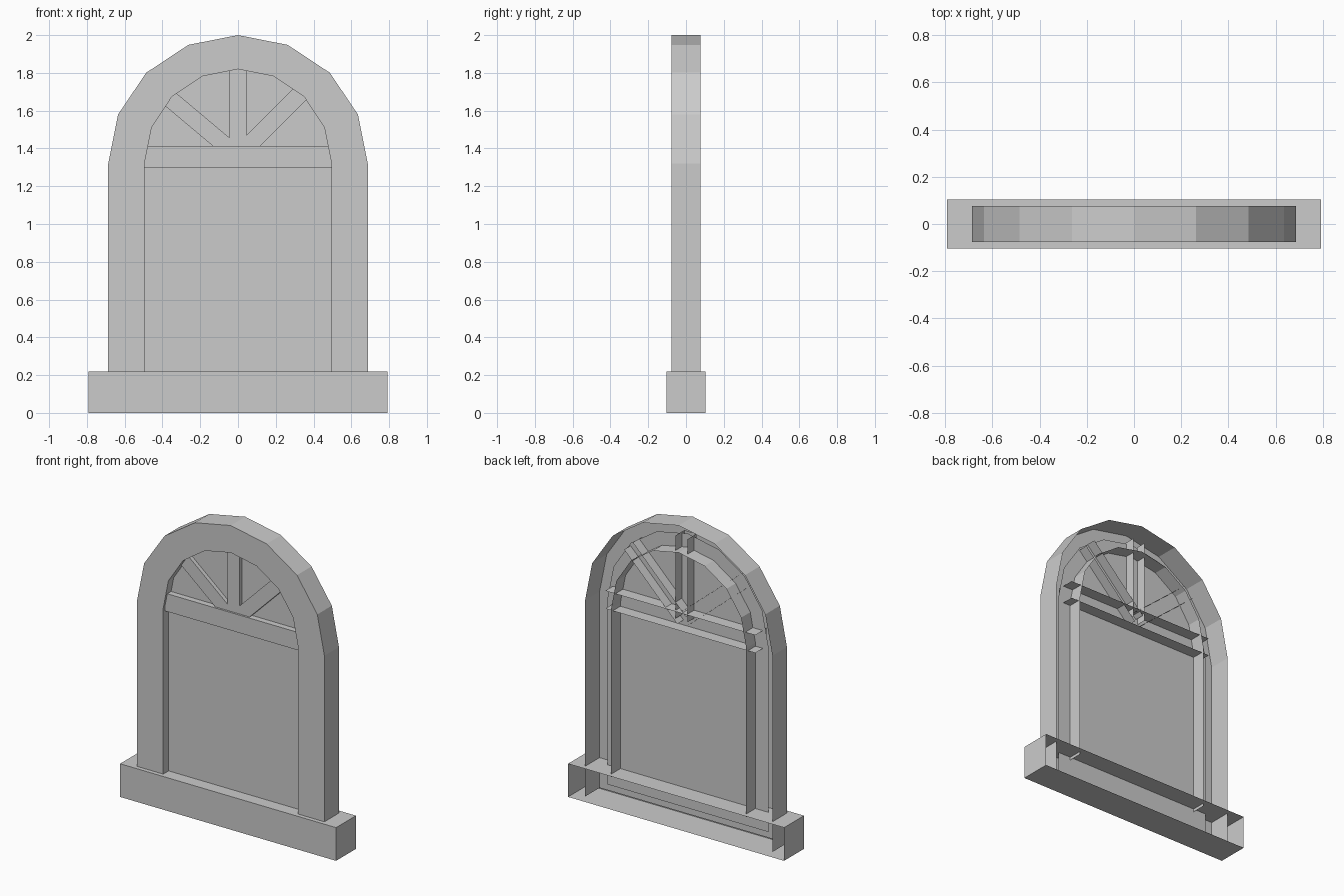
import bpy
from math import sin, cos, pi, radians

if "Cube" in bpy.data.objects:
    bpy.data.objects.remove(bpy.data.objects["Cube"])


def mesh(name, verts, faces):
    me = bpy.data.meshes.new(name)
    me.from_pydata(verts, [], faces)
    ob = bpy.data.objects.new(name, me)
    bpy.context.collection.objects.link(ob)
    return ob


def arch(half, spring, rise, bottom, y):
    """Arched outline: right jamb, eight-sided half ellipse, left jamb."""
    pts = [(half, y, bottom)]
    pts += [(half * cos(i * pi / 8), y, spring + rise * sin(i * pi / 8)) for i in range(9)]
    return pts + [(-half, y, bottom)]


def channel(name, start, angle, length, width, front, back):
    """Bar made of a front face and two long side walls, open at the back and ends."""
    dx, dz = cos(angle), sin(angle)
    verts = []
    for t in (0, length):
        for s, y in ((1, back), (1, front), (-1, front), (-1, back)):
            o = s * width / 2
            verts.append((start[0] + dx * t - dz * o, y, start[1] + dz * t + dx * o))
    return mesh(name, verts, [(i, i + 1, i + 5, i + 4) for i in range(3)])


# Arched surround: outer walls, front face, inner walls, open at the back
F, B = -0.076, 0.076
rows = [arch(0.687, 1.32, 0.68, 0.02, B), arch(0.687, 1.32, 0.68, 0.02, F),
        arch(0.495, 1.32, 0.50, 0.20, F), arch(0.495, 1.32, 0.50, 0.20, B)]
n = len(rows[0])
faces = [(r * n + i, r * n + i + 1, (r + 1) * n + i + 1, (r + 1) * n + i)
         for r in range(3) for i in range(n - 1)]
faces.append((n, 2 * n - 1, 3 * n - 1, 2 * n))  # bottom rail, hidden in the sill
mesh("arched_frame", [v for r in rows for v in r], faces)

# Flat pane tucked behind the surround
pane = arch(0.59, 1.32, 0.59, 0.09, -0.02)
mesh("pane", pane, [tuple(reversed(range(len(pane))))])

# Sill: box without a back
X, Y, H = 0.792, 0.104, 0.22
sill = [(x, y, z) for z in (0, H) for x, y in ((-X, -Y), (X, -Y), (X, Y), (-X, Y))]
mesh("sill", sill, [(0, 3, 2, 1), (4, 5, 6, 7), (0, 1, 5, 4), (1, 2, 6, 5), (3, 0, 4, 7)])

# Crossbar and fan of glazing bars
channel("crossbar", (-0.55, 1.355), 0, 1.10, 0.118, -0.06, 0.06)
for name, deg in (("right", 45), ("middle", 90), ("left", 140)):
    channel("glazing_bar_" + name, (0, 1.36), radians(deg), 0.55, 0.09, -0.047, 0.047)
